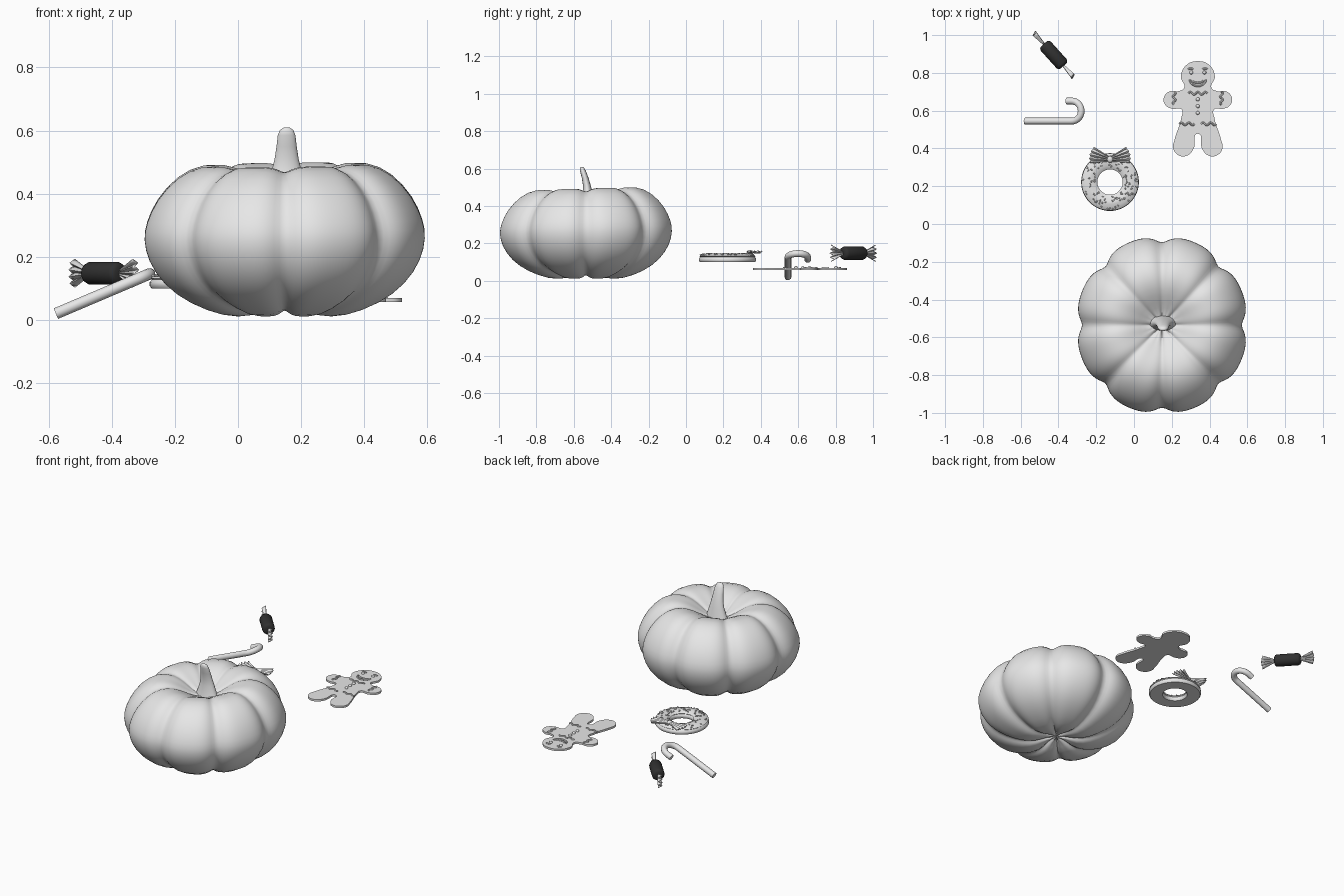
import bpy, bmesh, random
from math import sin, cos, pi, tau, radians
from mathutils import Vector, Matrix

random.seed(4)
if "Cube" in bpy.data.objects:
    bpy.data.objects.remove(bpy.data.objects["Cube"], do_unlink=True)


def material(name, value):
    mat = bpy.data.materials.new(name)
    colour = (value, value, value, 1)
    mat.use_nodes = True
    mat.diffuse_color = colour
    mat.node_tree.nodes["Principled BSDF"].inputs["Base Color"].default_value = colour
    return mat


PALE = material("pale grey", 0.8)
DARK = material("dark wrapper", 0.03)


def add_mesh(name, mesh, mat=PALE, angle=45):
    mesh.materials.clear()
    mesh.materials.append(mat)
    obj = bpy.data.objects.new(name, mesh)
    bpy.context.collection.objects.link(obj)
    bpy.ops.object.select_all(action="DESELECT")
    obj.select_set(True)
    bpy.context.view_layer.objects.active = obj
    bpy.ops.object.shade_smooth_by_angle(angle=radians(angle))
    return obj


def from_bmesh(name, bm, mat=PALE, angle=45):
    mesh = bpy.data.meshes.new(name)
    bm.to_mesh(mesh)
    bm.free()
    return add_mesh(name, mesh, mat, angle)


def loft(name, rows, sides, place, mat=PALE, angle=45):
    """Skin rings of points; place(row, angle) gives each position."""
    bm = bmesh.new()
    rings = [[bm.verts.new(place(row, tau * i / sides)) for i in range(sides)] for row in rows]
    for a, b in zip(rings, rings[1:]):
        for i in range(sides):
            j = (i + 1) % sides
            bm.faces.new((a[i], a[j], b[j], b[i]))
    bmesh.ops.remove_doubles(bm, verts=bm.verts, dist=0.00005)
    bmesh.ops.recalc_face_normals(bm, faces=bm.faces)
    return from_bmesh(name, bm, mat, angle)


def curve_mesh(name, curve):
    """Turn a curve into a finished mesh part."""
    temp = bpy.data.objects.new(name + " curve", curve)
    bpy.context.collection.objects.link(temp)
    graph = bpy.context.evaluated_depsgraph_get()
    mesh = bpy.data.meshes.new_from_object(temp.evaluated_get(graph))
    bpy.data.objects.remove(temp, do_unlink=True)
    return add_mesh(name, mesh)


def tube(name, paths, radius, detail=2):
    curve = bpy.data.curves.new(name, "CURVE")
    curve.dimensions = "3D"
    curve.bevel_depth = radius
    curve.bevel_resolution = detail
    curve.use_fill_caps = True
    for path in paths:
        spline = curve.splines.new("POLY")
        spline.points.add(len(path) - 1)
        for point, co in zip(spline.points, path):
            point.co = (*co, 1)
    return curve_mesh(name, curve)


def fan(name, matrix, length, narrow, wide, depth, pleats=5):
    """Pleated sheet that spreads along its local x."""
    bm = bmesh.new()
    steps, across = 5, pleats * 4
    grid = []
    for s in range(steps + 1):
        t = s / steps
        row = []
        for i in range(across + 1):
            u = 2 * i / across - 1
            wave = cos(u * pi * pleats)
            x = length * t * (1 - 0.12 * u * u + 0.04 * wave)
            y = u * (narrow + (wide - narrow) * t)
            row.append(bm.verts.new(matrix @ Vector((x, y, depth * (0.3 + 0.7 * t) * wave))))
        grid.append(row)
    for a, b in zip(grid, grid[1:]):
        for i in range(across):
            bm.faces.new((a[i], a[i + 1], b[i + 1], b[i]))
    obj = from_bmesh(name, bm)
    solid = obj.modifiers.new("thickness", "SOLIDIFY")
    solid.thickness = 0.004
    solid.offset = 0


# Pumpkin: eight ribs, hollow crown and base, back slightly higher
PX, PY, MID = 0.148, -0.535, 0.26


def pumpkin_point(row, a):
    r, z = row
    rib = 1 - 0.09 * (1 - abs(sin(4 * a))) ** 2
    x, y = r * rib * cos(a), r * rib * sin(a) * 1.035
    z = MID + (z - MID) * rib
    return (PX + x, PY + y, z + (0.03 * y + 0.015 * x) * z * 2)


pumpkin = loft("pumpkin", [
    (0, .40), (.06, .41), (.12, .45), (.19, .488), (.27, .498), (.35, .463), (.42, .387),
    (.453, .31), (.461, .26), (.447, .19), (.395, .11), (.31, .05), (.2, .01), (.12, .01),
    (.05, .04), (0, .045)], 80, pumpkin_point, angle=80)
pumpkin.modifiers.new("smooth", "SUBSURF").levels = 1
pumpkin.modifiers["smooth"].render_levels = 1

# Stem: tapering oval, leaning forward; rows are height, lean, half width, half depth
loft("pumpkin_stem", [
    (.38, 0, .085, .045), (.42, 0, .064, .036), (.47, 0, .048, .026), (.51, -.005, .038, .021),
    (.55, -.014, .032, .018), (.585, -.025, .028, .016), (.602, -.03, .021, .012),
    (.609, -.032, .01, .006), (.61, -.032, 0, 0)], 24,
    lambda w, a: (PX + .006 + w[2] * cos(a), -.525 + w[1] + w[3] * sin(a), w[0]), angle=70)

# Gingerbread figure: mirrored smooth outline
GX, TOP = 0.338, 0.07
half = [(.06, .842), (.09, .78), (.072, .722), (.1, .704), (.15, .702), (.18, .67), (.172, .63),
        (.135, .61), (.086, .606), (.088, .56), (.122, .45), (.13, .4), (.1, .363),
        (.055, .363), (.022, .4)]
outline = [(0, .862)] + half + [(0, .478)] + [(-x, y) for x, y in reversed(half)]
curve = bpy.data.curves.new("gingerbread", "CURVE")
curve.dimensions = "2D"
curve.fill_mode = "BOTH"
curve.extrude = 0.006
spline = curve.splines.new("BEZIER")
spline.bezier_points.add(len(outline) - 1)
spline.use_cyclic_u = True
for point, (x, y) in zip(spline.bezier_points, outline):
    point.co = (GX + x, y, 0)
    point.handle_left_type = point.handle_right_type = "AUTO"
body = curve_mesh("gingerbread_body", curve)
body.location.z = 0.063


# Gingerbread icing: wavy piping, smile, brows, buttons and eyes
def wavy(x, y, dx, dy, waves, height=0.007):
    along = Vector((dx, dy, 0))
    side = Vector((-dy, dx, 0)).normalized()
    start = Vector((GX + x, y, TOP))
    return [start + along * (i / 24) + side * height * sin(waves * tau * i / 24) for i in range(25)]


def arc(x, y, rx, ry, a, b):
    angles = [radians(a + (b - a) * i / 12) for i in range(13)]
    return [(GX + x + rx * cos(t), y + ry * sin(t), TOP) for t in angles]


piping = [wavy(-.05, .692, .1, 0, 2.5)]
for s in (-1, 1):
    piping.append(wavy(s * .018, .53, s * .08, 0, 2))
    piping.append(wavy(s * .125, .632, 0, .068, 2))
    piping.append(arc(s * .038, .80, .02, .024, 50, 130))
piping += [arc(0, .765, .042, .035, 180, 360), arc(0, .76, .03, .012, 180, 360)]
tube("gingerbread_icing", piping, 0.005, 1)

bm = bmesh.new()
dots = [(0, y) for y in (.66, .624, .588)] + [(-.035, .802), (.035, .802)]
for x, y in dots:
    spot = Matrix.Translation((GX + x, y, TOP)) @ Matrix.Diagonal((1, 1, .9, 1))
    bmesh.ops.create_uvsphere(bm, u_segments=12, v_segments=8, radius=0.01, matrix=spot)
from_bmesh("gingerbread_buttons", bm)

# Doughnut: flat-bottomed dough with a rounded icing ring
DX, DY, RING = -0.127, 0.222, 0.109


def ring_point(row, a):
    r = RING + row[0]
    return (DX + r * cos(a), DY + r * sin(a), row[1])


dough = [(-.036, .1), (.038, .1), (.044, .108), (.044, .12), (.036, .128), (-.034, .128),
         (-.042, .12), (-.042, .108)]
loft("doughnut_dough", dough + dough[:1], 48, ring_point)
icing = [(.025 * cos(t) ** 3 + .017 * cos(t), .132 + .014 * sin(t)) for t in
         [tau * i / 16 for i in range(16)]]
loft("doughnut_icing", icing + icing[:1], 48, ring_point)

# Sprinkles scattered over the icing
bm = bmesh.new()
for i in range(110):
    a, off = random.uniform(0, tau), random.uniform(-.034, .036)
    height = .132 + .0135 * (1 - (off / .042) ** 2) ** 0.5
    turn = Matrix.Rotation(random.uniform(0, pi), 4, "Z") @ Matrix.Diagonal((1.8, 1, 1, 1))
    spot = Matrix.Translation(ring_point((off, height), a)) @ turn
    bmesh.ops.create_icosphere(bm, subdivisions=1, radius=0.0038, matrix=spot)
from_bmesh("doughnut_sprinkles", bm)

# Bow on the doughnut: two pleated wings and a knot
knot = Matrix.Translation((DX, .342, .154))
for side, angle in (("left", 14), ("right", 166)):
    fan("bow_wing_" + side, knot @ Matrix.Rotation(radians(angle), 4, "Z"), .108, .01, .043, .006, 4)
bm = bmesh.new()
bmesh.ops.create_uvsphere(bm, u_segments=16, v_segments=10, radius=0.016,
                          matrix=knot @ Matrix.Diagonal((1, 1.1, .7, 1)))
from_bmesh("bow_knot", bm)

# Candy cane: straight leg and hook on a sloping plane
SLOPE, HOOK = radians(23), 0.053
base = Vector((-.577, .545, .02))
flat = [(0, 0), (.27, 0)]
flat += [(.27 + HOOK * sin(pi * i / 16), HOOK - HOOK * cos(pi * i / 16)) for i in range(1, 17)]
flat.append((.24, HOOK * 2))
tube("candy_cane", [[base + Vector((u * cos(SLOPE), v, u * sin(SLOPE))) for u, v in flat]], .018, 4)

# Wrapped sweet: dark roll with two pleated ends
sweet = Matrix.Translation((-.425, .895, .148)) @ Matrix.Rotation(radians(-48), 4, "Z")
ends = [(.078, 0), (.078, .022), (.072, .032), (.062, .036)]
roll = [(-x, r) for x, r in ends] + [(x, r) for x, r in reversed(ends)]
loft("sweet_roll", roll, 24,
     lambda w, a: sweet @ Vector((w[0], w[1] * cos(a), w[1] * sin(a))), DARK)
for name, angle in (("front", 0), ("back", 180)):
    upright = Matrix.Rotation(radians(angle), 4, "Z") @ Matrix.Translation((.074, 0, 0))
    fan("wrapper_end_" + name, sweet @ upright @ Matrix.Rotation(radians(90), 4, "X"),
        .082, .008, .044, .012, 4)
